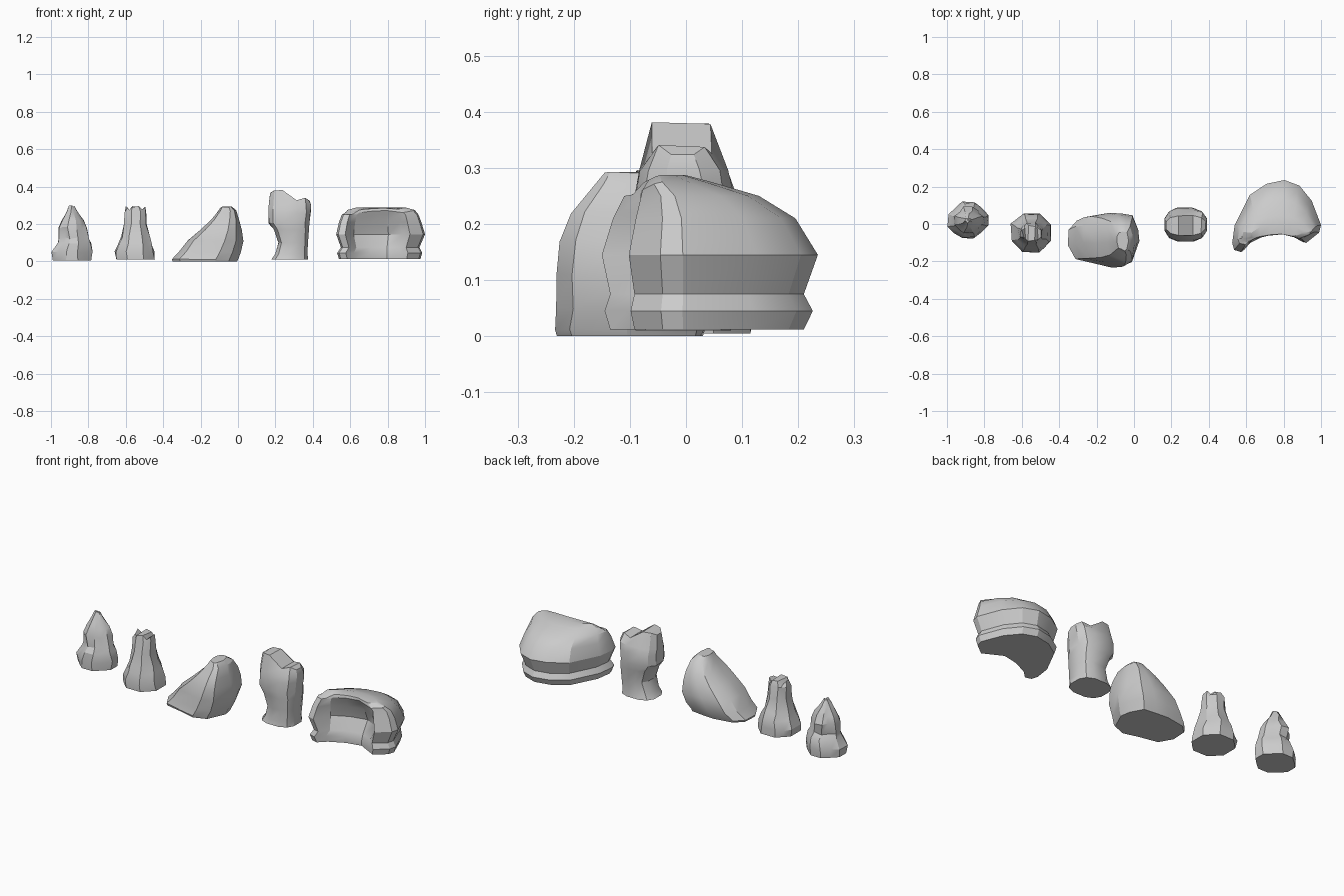
import bpy, bmesh, math, random

random.seed(4)
stone = bpy.data.materials.new("grey_stone")
stone.diffuse_color = (0.6, 0.6, 0.6, 1)


def outline(n, power=1.0, ripple=0.0):
    """Rounded ring running from the left along the front, in -1..1."""
    pts = []
    for i in range(n):
        a = math.pi + (i + 0.5) * 2 * math.pi / n
        c, s = math.cos(a), math.sin(a)
        r = 1 - (ripple if i % 3 == 1 else 0)
        pts.append((r * math.copysign(abs(c) ** power, c),
                    r * math.copysign(abs(s) ** power, s)))
    return normalise(pts)


def normalise(pts):
    xs, ys = [p[0] for p in pts], [p[1] for p in pts]
    return [((x - min(xs)) / (max(xs) - min(xs)),
             (y - min(ys)) / (max(ys) - min(ys))) for x, y in pts]


def ramp(x, table):
    """Piecewise linear lookup."""
    if x <= table[0][0]:
        return table[0][1]
    for (a, u), (b, v) in zip(table, table[1:]):
        if x <= b:
            return u + (v - u) * (x - a) / (b - a)
    return table[-1][1]


def rock(name, ring, levels, tweak=None, jitter=0.0, angle=28):
    """Loft a ring through levels of (z, x0, x1, y0, y1), strip-cap both ends."""
    bm = bmesh.new()
    n = len(ring)
    loops = []
    for k, (z, x0, x1, y0, y1) in enumerate(levels):
        loop = []
        for i, (u, v) in enumerate(ring):
            p = [x0 + u * (x1 - x0), y0 + v * (y1 - y0), z]
            if tweak:
                p = tweak(k, i, *p)
            if 0 < k:
                p = [c + random.uniform(-jitter, jitter) for c in p]
            loop.append(bm.verts.new(p))
        loops.append(loop)
    for a, b in zip(loops, loops[1:]):
        for i in range(n):
            j = (i + 1) % n
            bm.faces.new((a[i], a[j], b[j], b[i]))
    for loop in (loops[0], loops[-1]):
        for i in range(n // 2 - 1):
            bm.faces.new((loop[i], loop[i + 1], loop[n - 2 - i], loop[n - 1 - i]))
    bmesh.ops.recalc_face_normals(bm, faces=bm.faces)
    mesh = bpy.data.meshes.new(name)
    bm.to_mesh(mesh)
    bm.free()
    mesh.materials.append(stone)
    mesh.polygons.foreach_set("use_smooth", [True] * len(mesh.polygons))
    mesh.set_sharp_from_angle(angle=math.radians(angle))
    obj = bpy.data.objects.new(name, mesh)
    bpy.context.collection.objects.link(obj)
    return obj


# Pointed rock with a stepped, lobed base
rock("pointed_rock", outline(12, 0.9, 0.12), [
    (0.005, -0.99, -0.785, -0.075, 0.115),
    (0.05, -0.995, -0.782, -0.078, 0.12),
    (0.10, -0.965, -0.79, -0.072, 0.105),
    (0.125, -0.955, -0.80, -0.055, 0.09),
    (0.18, -0.96, -0.81, -0.05, 0.09),
    (0.22, -0.94, -0.83, -0.035, 0.07),
    (0.26, -0.92, -0.855, -0.015, 0.05),
    (0.295, -0.90, -0.875, 0.01, 0.03)], jitter=0.005)

# Blocky rock with a notched crown


def notches(k, i, x, y, z):
    if k == 6 and i % 3 == 1:
        z -= 0.02
    return [x, y, z]


rock("notched_rock", outline(12, 0.65, 0.12), [
    (0.01, -0.65, -0.445, -0.15, 0.055),
    (0.05, -0.655, -0.45, -0.152, 0.058),
    (0.095, -0.635, -0.465, -0.14, 0.05),
    (0.13, -0.62, -0.475, -0.13, 0.03),
    (0.20, -0.607, -0.492, -0.11, 0.01),
    (0.265, -0.607, -0.492, -0.10, 0.0),
    (0.292, -0.595, -0.50, -0.09, -0.01)], notches, jitter=0.005)

# Sloping rock, steep on the right
slope_ring = normalise([
    (-0.355, -0.10), (-0.31, -0.18), (-0.19, -0.205), (-0.10, -0.23), (-0.02, -0.20),
    (0.03, -0.09), (0.02, -0.03), (-0.02, 0.045), (-0.10, 0.055), (-0.18, 0.06),
    (-0.30, 0.04), (-0.35, -0.01)])
rock("sloping_rock", slope_ring, [
    (0.0, -0.35, -0.005, -0.23, 0.03),
    (0.012, -0.355, 0.0, -0.235, 0.035),
    (0.05, -0.315, 0.015, -0.232, 0.055),
    (0.11, -0.272, 0.03, -0.232, 0.06),
    (0.17, -0.20, 0.02, -0.225, 0.05),
    (0.22, -0.145, 0.008, -0.205, 0.03),
    (0.27, -0.105, -0.008, -0.165, -0.005),
    (0.292, -0.09, -0.03, -0.145, -0.04)], jitter=0.002)

# Tall rock with two uneven peaks
peaks = [(0.18, 0.365), (0.215, 0.398), (0.25, 0.37), (0.303, 0.315),
         (0.345, 0.35), (0.38, 0.325)]


def split(k, i, x, y, z):
    return [x, y, ramp(x, peaks)] if k == 7 else [x, y, z]


rock("twin_peak_rock", outline(12, 0.75), [
    (0.01, 0.178, 0.375, -0.09, 0.08),
    (0.04, 0.20, 0.37, -0.085, 0.075),
    (0.10, 0.215, 0.375, -0.085, 0.075),
    (0.17, 0.19, 0.38, -0.092, 0.085),
    (0.205, 0.165, 0.38, -0.095, 0.088),
    (0.26, 0.165, 0.388, -0.09, 0.085),
    (0.295, 0.165, 0.39, -0.083, 0.075),
    (0.36, 0.172, 0.382, -0.06, 0.045)], split, jitter=0.002)

# Curved rock with a hollow front
kidney = normalise([
    (0.538, -0.133), (0.575, -0.144), (0.62, -0.10), (0.71, -0.055), (0.805, -0.035),
    (0.88, -0.075), (0.92, -0.096), (0.99, -0.04), (1.0, 0.0), (0.95, 0.13),
    (0.885, 0.21), (0.805, 0.24), (0.71, 0.22), (0.62, 0.16), (0.54, 0.0),
    (0.527, -0.096)])


def hollow(k, i, x, y, z):
    if 2 <= i <= 5:
        y += (0, 0, 0.01, 0.045, 0.02, 0, 0, 0)[k]
    if k > 5:
        z -= 0.5 * max(0, -0.05 - y)
    return [x, y, z]


rock("curved_rock", kidney, [
    (0.012, 0.54, 0.975, -0.135, 0.21),
    (0.045, 0.53, 0.985, -0.145, 0.226),
    (0.075, 0.55, 0.97, -0.135, 0.21),
    (0.145, 0.525, 1.0, -0.15, 0.235),
    (0.21, 0.54, 0.98, -0.13, 0.195),
    (0.25, 0.555, 0.965, -0.11, 0.13),
    (0.275, 0.575, 0.945, -0.095, 0.045),
    (0.287, 0.62, 0.90, -0.075, 0.0)], hollow)
